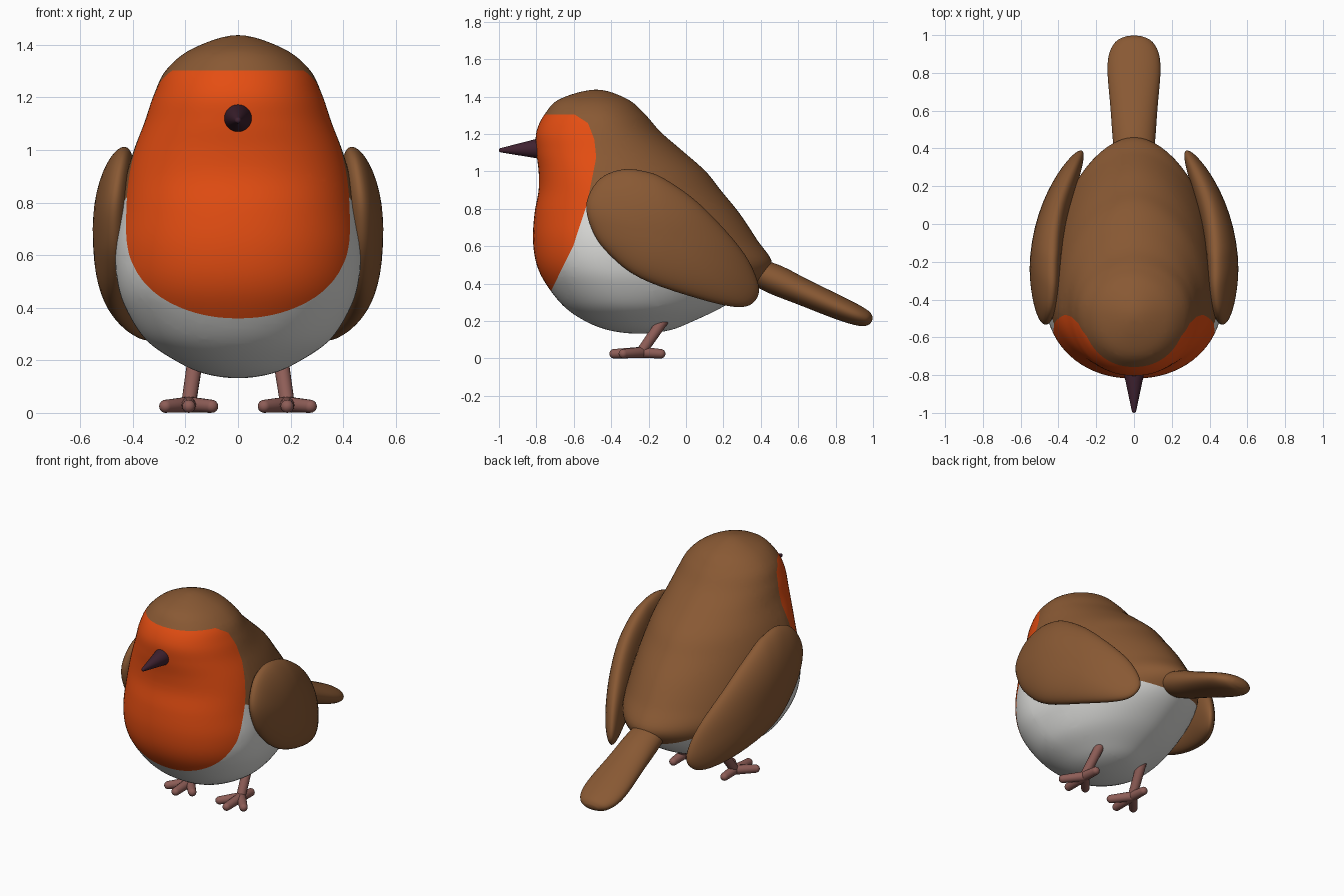
import bpy, bmesh, math
from mathutils import Vector

if "Cube" in bpy.data.objects:
    bpy.data.objects.remove(bpy.data.objects["Cube"])


def material(name, rgb):
    m = bpy.data.materials.new(name)
    m.diffuse_color = (*rgb, 1)
    m.use_nodes = True
    m.node_tree.nodes["Principled BSDF"].inputs["Base Color"].default_value = m.diffuse_color
    return m


BROWN = material("brown feathers", (0.25, 0.10, 0.034))
ORANGE = material("orange breast", (0.78, 0.075, 0.006))
WHITE = material("white belly", (0.72, 0.72, 0.70))
DARK = material("dark beak", (0.05, 0.016, 0.03))
PINK = material("pink legs", (0.27, 0.11, 0.095))


def spline(p, steps):
    """Catmull-Rom through p[1:-1]; the first and last points are guides."""
    out = []
    for i in range(1, len(p) - 2):
        for s in range(steps):
            t = s / steps
            out.append([0.5 * (2 * b + (c - a) * t + (2 * a - 5 * b + 4 * c - d) * t ** 2
                               + (3 * b - a - 3 * c + d) * t ** 3)
                        for a, b, c, d in zip(p[i - 1], p[i], p[i + 1], p[i + 2])])
    out.append(list(p[-2]))
    return out


def loft(bm, rings, start, end):
    """Skin a list of rings and close both ends on a point."""
    rows = [[bm.verts.new(p) for p in r] for r in rings]
    n = len(rows[0])
    for a, b in zip(rows, rows[1:]):
        for i in range(n):
            bm.faces.new((a[i], a[(i + 1) % n], b[(i + 1) % n], b[i]))
    for row, tip in ((rows[0], start), (rows[-1], end)):
        v = bm.verts.new(tip)
        for i in range(n):
            bm.faces.new((v, row[i], row[(i + 1) % n]))


def finish(bm, name, mats):
    bmesh.ops.recalc_face_normals(bm, faces=bm.faces[:])
    for f in bm.faces:
        f.smooth = True
    me = bpy.data.meshes.new(name)
    bm.to_mesh(me)
    bm.free()
    for m in mats:
        me.materials.append(m)
    ob = bpy.data.objects.new(name, me)
    bpy.context.collection.objects.link(ob)
    return ob


# Body: horizontal slices (z, front y, widest y, back y, half width)
S = [(.132, -.25, -.25, -.25, 0), (.15, -.41, -.26, -.09, .13), (.20, -.54, -.29, .04, .24),
     (.28, -.655, -.33, .205, .352), (.40, -.75, -.37, .39, .428), (.507, -.80, -.40, .46, .46),
     (.634, -.818, -.41, .38, .467), (.774, -.81, -.42, .287, .447), (.90, -.788, -.43, .185, .425),
     (1.0, -.788, -.44, .105, .396), (1.107, -.80, -.45, -.016, .355), (1.21, -.80, -.46, -.135, .32),
     (1.306, -.755, -.47, -.22, .272), (1.387, -.674, -.48, -.315, .17), (1.437, -.48, -.48, -.48, 0)]


def mirrored(s):
    return (s[0], s[3], s[2], s[1], -s[4])


rings = []
for z, f, c, b, w in spline([mirrored(S[1])] + S + [mirrored(S[-2])], 6)[1:-1]:
    ring = []
    for i in range(72):
        a = 2 * math.pi * i / 72
        sx, cy = math.sin(a), math.cos(a)
        p = 1.1 if cy > 0 else 0.93          # pointed rear, fuller breast
        ring.append((math.copysign(w * abs(sx) ** p, sx), c + cy * ((b - c) if cy > 0 else (c - f)), z))
    rings.append(ring)
bm = bmesh.new()
loft(bm, rings, (0, -.25, .132), (0, -.48, 1.437))

# Breast patch is a convex side-view outline; cut the mesh along its edges
patch = [(-.9, 1.303), (-.594, 1.303), (-.524, 1.258), (-.49, 1.17), (-.48, 1.075),
         (-.503, .957), (-.53, .823), (-.61, .58), (-.722, .36), (-.85, .10)]
belly = ((-.53, .82), (.45, .38))
planes = [(Vector((0, *a)), Vector((0, b[1] - a[1], a[0] - b[0])))
          for a, b in list(zip(patch, patch[1:])) + [belly]]
for co, no in planes:
    bmesh.ops.bisect_plane(bm, geom=bm.verts[:] + bm.edges[:] + bm.faces[:], dist=1e-5,
                           plane_co=co, plane_no=no.normalized())
for f in bm.faces:
    side = [(f.calc_center_median() - co).dot(no) for co, no in planes]
    if all(s > 0 for s in side[:-1]):
        f.material_index = 1
    elif side[-1] > 0:
        f.material_index = 0
    else:
        f.material_index = 2
# the belly plane normal may point down: make the rule explicit by height
for f in bm.faces:
    c = f.calc_center_median()
    co, no = planes[0]
    inside = all((c - co).dot(no) * (Vector((0, -.7, .95)) - co).dot(no) > 0 for co, no in planes[:-1])
    f.material_index = 1 if inside else (2 if c.z < .82 - .449 * (c.y + .53) else 0)
finish(bm, "body", [BROWN, ORANGE, WHITE])

# Wings: side-view outline domed on both faces over a curved middle surface
O = [(-.34, 1.01), (-.46, .96), (-.53, .84), (-.513, .715), (-.433, .58), (-.246, .43), (.075, .317),
     (.29, .274), (.378, .32), (.38, .42), (.29, .59), (.075, .823), (-.11, .957), (-.22, 1.0)]
outline = spline([O[-1]] + O + [O[0], O[1]], 5)[:-1]
MID = (-.10, .65)


def wing_point(y, z, off):
    return (.472 - .4 * max(0, y + .3) ** 2 - .4 * max(0, z - .7) ** 2 + off, y, z)


for sign, name in ((1, "right_wing"), (-1, "left_wing")):
    rings = []
    for k in range(1, 24):
        a = math.pi * k / 24
        r = math.sin(a) ** 0.85
        rings.append([wing_point(MID[0] + (y - MID[0]) * r, MID[1] + (z - MID[1]) * r, .085 * math.cos(a))
                      for y, z in outline])
    bm = bmesh.new()
    loft(bm, rings, wing_point(*MID, .085), wing_point(*MID, -.085))
    for v in bm.verts:
        v.co.x *= sign
    finish(bm, name, [BROWN])

# Tail: flat oval sections (y, z, half width, half thickness) square to its slope
T = [(.25, .51, .10, .05), (.36, .47, .105, .07), (.48, .42, .115, .08), (.62, .357, .125, .072),
     (.80, .278, .14, .064), (.90, .236, .132, .056), (.96, .212, .10, .044), (.985, .203, .06, .026),
     (.992, .20, .03, .012)]
rings = []
for y, z, w, h in spline([T[0]] + T + [T[-1]], 5):
    rings.append([(w * math.cos(a), y + .41 * h * math.sin(a), z + .91 * h * math.sin(a))
                  for a in (2 * math.pi * i / 40 for i in range(40))])
bm = bmesh.new()
loft(bm, rings, (0, .25, .51), (0, .995, .199))
finish(bm, "tail", [BROWN])


def limb(bm, p, q, r1, r2, n=16):
    """Round-ended tapered rod from p to q."""
    p, q = Vector(p), Vector(q)
    d = (q - p).normalized()
    u = d.orthogonal().normalized()
    v = d.cross(u)
    rings = []
    for c, r, lo in ((p, r1, -90), (q, r2, 0)):
        for k in range(0, 7):
            a = math.radians(lo + 15 * k)
            if abs(math.cos(a)) > .01:
                rings.append([c + d * r * math.sin(a) + (u * math.cos(t) + v * math.sin(t)) * r * math.cos(a)
                              for t in (2 * math.pi * i / n for i in range(n))])
    loft(bm, rings, p - d * r1, q + d * r2)


# Beak
bm = bmesh.new()
limb(bm, (0, -.76, 1.123), (0, -.988, 1.113), .06, .012, 32)
finish(bm, "beak", [DARK])

# Legs with three front toes and one back toe
for sign, name in ((1, "right_leg"), (-1, "left_leg")):
    bm = bmesh.new()
    ankle = (sign * .187, -.235, .04)
    limb(bm, (sign * .16, -.11, .22), ankle, .03, .028)
    for x, y in ((.187, -.385), (.10, -.335), (.275, -.335), (.187, -.135)):
        limb(bm, (ankle[0], ankle[1], .032), (sign * x, y, .025), .03, .025)
    finish(bm, name, [PINK])
